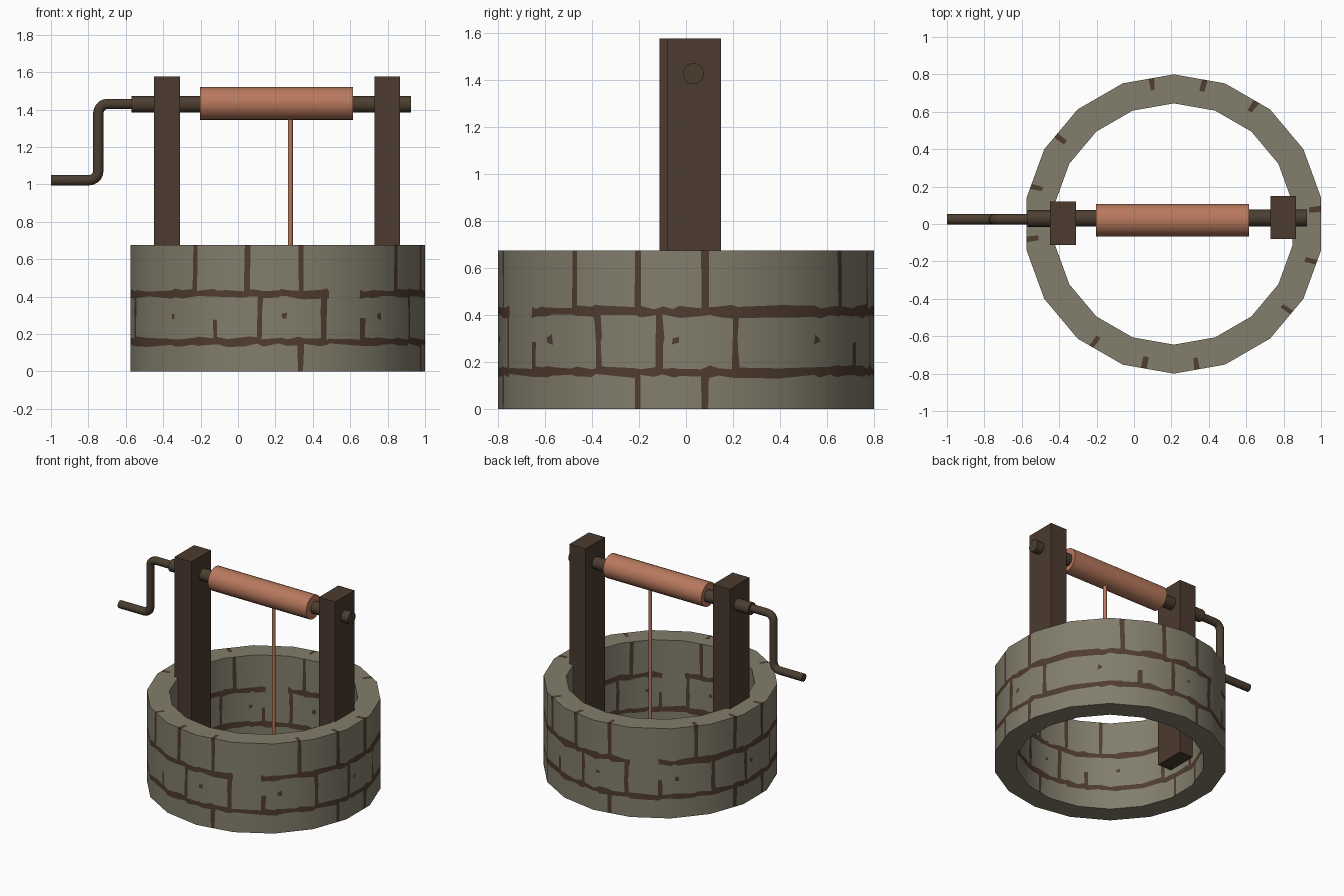
import bpy, bmesh, math, random
from mathutils import Vector

if "Cube" in bpy.data.objects:
    bpy.data.objects.remove(bpy.data.objects["Cube"])

random.seed(4)
CX = 0.213          # centre of the stone ring


def material(name, rgb):
    m = bpy.data.materials.new(name)
    m.diffuse_color = (*rgb, 1)
    m.use_nodes = True
    m.node_tree.nodes["Principled BSDF"].inputs["Base Color"].default_value = m.diffuse_color
    return m


STONE = material("grey_stone", (0.225, 0.21, 0.15))
MORTAR = material("brown_mortar", (0.080, 0.045, 0.028))
WOOD = material("dark_wood", (0.072, 0.043, 0.028))
IRON = material("dark_axle", (0.072, 0.048, 0.030))
DRUM = material("copper_drum", (0.48, 0.19, 0.11))


def box(name, lo, hi, mat):
    lo, hi = Vector(lo), Vector(hi)
    bpy.ops.mesh.primitive_cube_add(size=1, location=(lo + hi) / 2)
    o = bpy.context.object
    o.name = name
    o.scale = hi - lo
    o.data.materials.append(mat)


def rod(name, a, b, r, mat, sides=20):
    a, b = Vector(a), Vector(b)
    bpy.ops.mesh.primitive_cylinder_add(vertices=sides, radius=r, depth=(b - a).length,
                                        location=(a + b) / 2)
    o = bpy.context.object
    o.name = name
    o.rotation_mode = 'QUATERNION'
    o.rotation_quaternion = (b - a).to_track_quat('Z', 'Y')
    o.data.materials.append(mat)
    bpy.ops.object.shade_smooth_by_angle(angle=math.radians(40))


# ---- stone ring: 18-sided wall, cut into columns and rows for the joints ----
def both_halves(angles):
    return [(a + k) % 360 for a in angles for k in (0, 180)]


UPPER = both_halves([-124, -102, -81, -37, -15, 6])
MIDDLE = both_halves([-97, -72, -28, -8, 15.4])
PARTIAL = both_halves([-115, -55])
LOWER = both_halves([-81, -15, 6])
DOTS = both_halves([-135, -87.5, -47, -3])
CORNERS = [10 + 20 * k for k in range(18)]
HALF = 1.05


def near(a, angles):
    return any(abs((a - b + 180) % 360 - 180) < HALF for b in angles)


cuts = {}
for a in CORNERS:
    cuts[float(a)] = True
for a in UPPER + MIDDLE + PARTIAL + DOTS:
    for s in (-HALF, HALF):
        cuts.setdefault(round((a + s) % 360, 3), False)
cols = sorted(cuts)

# closed profile: up the outside, over the rim, down the inside
LEVELS = [0, 0.14, 0.178, 0.28, 0.31, 0.395, 0.435, 0.675]
profile = ([(0.8, z) for z in LEVELS] + [(0.735, 0.675)]
           + [(0.645, z) for z in reversed(LEVELS)])


def is_mortar(row, a):
    n = len(LEVELS)
    if row == n - 1:                       # outer half of the rim
        return near(a, UPPER)
    if row >= n:                           # inside rows mirror the outside
        row = 2 * n - 1 - row
    if row == 0:
        return near(a, LOWER)
    if row == 1:
        return True
    if row == 2:
        return near(a, MIDDLE + PARTIAL)
    if row == 3:
        return near(a, MIDDLE + DOTS)
    if row == 4:
        return near(a, MIDDLE)
    if row == 5:
        return not 114 < a % 180 < 122
    return row == 6 and near(a, UPPER)


bm = bmesh.new()
grid = []
for a in cols:
    line = []
    for r, z in profile:
        ang = a if cuts[a] else a + random.uniform(-0.35, 0.35)
        zz = z + (random.uniform(-0.01, 0.01) if 0 < z < 0.6 else 0)
        off = (ang + 10) % 20 - 10         # keep points on the flat sides
        rr = r * math.cos(math.radians(10)) / math.cos(math.radians(off))
        t = math.radians(ang)
        line.append(bm.verts.new((rr * math.cos(t), rr * math.sin(t), zz)))
    grid.append(line)
n_col, n_row = len(cols), len(profile)
for i in range(n_col):
    j = (i + 1) % n_col
    width = (cols[j] - cols[i]) % 360
    mid = cols[i] + width / 2
    for k in range(n_row):
        m = (k + 1) % n_row
        f = bm.faces.new((grid[i][k], grid[j][k], grid[j][m], grid[i][m]))
        f.smooth = True
        f.material_index = int(k < n_row - 1 and is_mortar(k, mid))
bmesh.ops.recalc_face_normals(bm, faces=bm.faces)
mesh = bpy.data.meshes.new("stone_ring")
bm.to_mesh(mesh)
bm.free()
mesh.materials.append(STONE)
mesh.materials.append(MORTAR)
# smooth round shading on walls, flat on rim and underside
normals = [Vector((0, 0, 1))] * len(mesh.loops)
for p in mesh.polygons:
    for li in p.loop_indices:
        co = mesh.vertices[mesh.loops[li].vertex_index].co
        radial = Vector((co.x, co.y, 0)).normalized()
        if abs(p.normal.z) > 0.7:
            normals[li] = p.normal.copy()
        else:
            normals[li] = radial if p.normal.dot(radial) > 0 else -radial
mesh.normals_split_custom_set(normals)
ring = bpy.data.objects.new("stone_ring", mesh)
ring.location.x = CX
bpy.context.collection.objects.link(ring)

# ---- posts, axle, winding drum and rope ----
box("left_post", (-0.45, -0.112, 0.22), (-0.31, 0.12, 1.577), WOOD)
box("right_post", (0.73, -0.08, 0.22), (0.865, 0.15, 1.577), WOOD)
rod("axle", (-0.57, 0.03, 1.428), (0.925, 0.032, 1.428), 0.045, IRON)
rod("winding_drum", (-0.203, 0.02, 1.433), (0.615, 0.02, 1.433), 0.088, DRUM, 24)
rod("rope", (0.28, 0.025, 0.375), (0.28, 0.025, 1.40), 0.014, DRUM, 10)

# ---- crank: round bar swept along a path with two rounded bends ----
def bend(cx, cz, start, end, r=0.05):
    return [(cx + r * math.cos(math.radians(start + (end - start) * i / 5)),
             cz + r * math.sin(math.radians(start + (end - start) * i / 5))) for i in range(6)]


path = ([(-0.56, 1.43)] + bend(-0.697, 1.38, 90, 180)
        + bend(-0.797, 1.072, 0, -90) + [(-1.0, 1.022)])
curve = bpy.data.curves.new("crank_handle", 'CURVE')
curve.dimensions = '3D'
curve.bevel_depth = 0.029
curve.bevel_resolution = 3
curve.use_fill_caps = True
sp = curve.splines.new('POLY')
sp.points.add(len(path) - 1)
for pt, (x, z) in zip(sp.points, path):
    pt.co = (x, 0.025, z, 1)
crank = bpy.data.objects.new("crank_handle", curve)
curve.materials.append(IRON)
bpy.context.collection.objects.link(crank)
bpy.ops.object.select_all(action='DESELECT')
crank.select_set(True)
bpy.context.view_layer.objects.active = crank
bpy.ops.object.convert(target='MESH')
bpy.ops.object.shade_smooth_by_angle(angle=math.radians(40))
